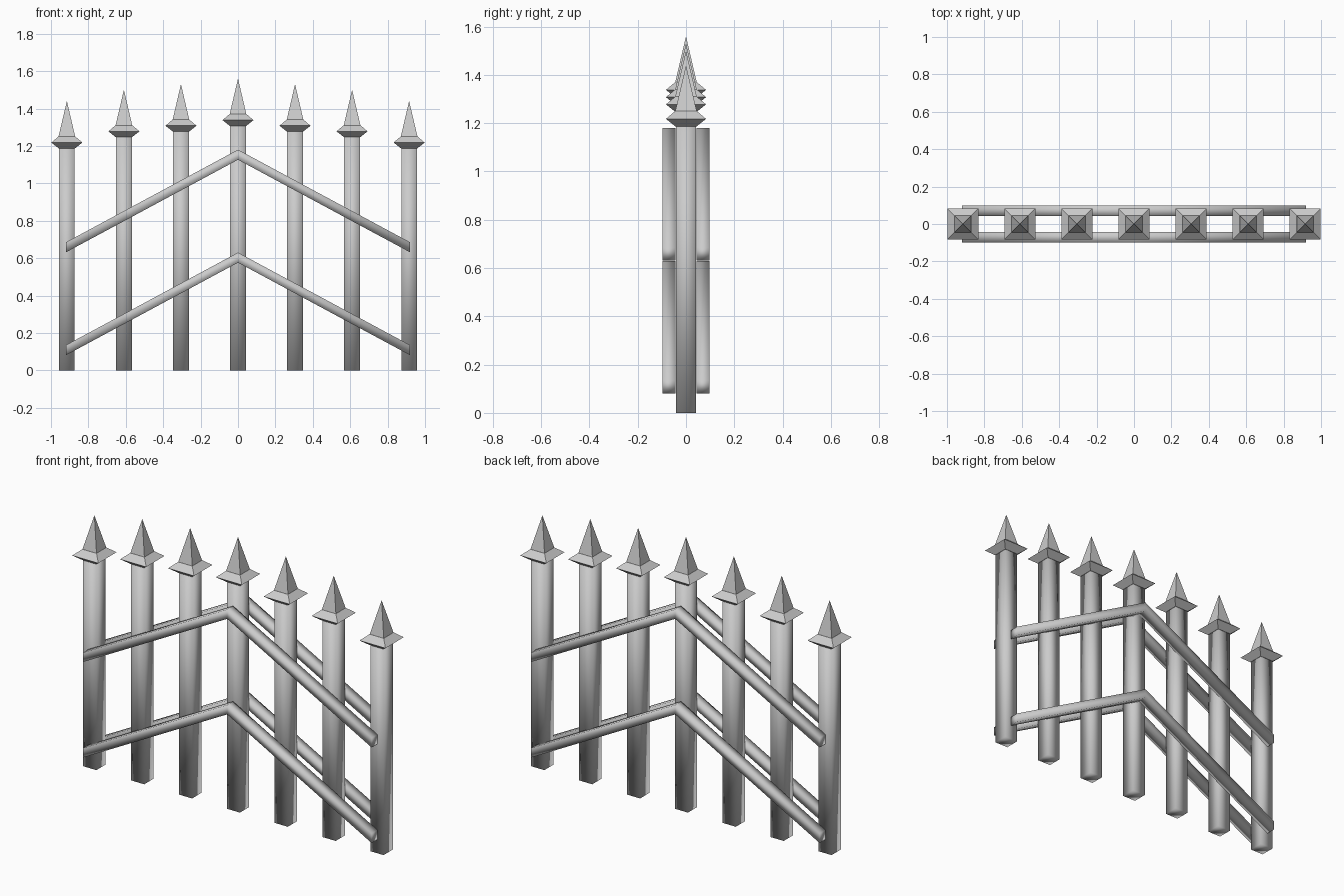
import bpy

if "Cube" in bpy.data.objects:
    bpy.data.objects.remove(bpy.data.objects["Cube"])

grey = bpy.data.materials.new("grey_metal")
grey.diffuse_color = (0.6, 0.6, 0.6, 1)
grey.use_nodes = True
grey.node_tree.nodes["Principled BSDF"].inputs["Base Color"].default_value = grey.diffuse_color


def make(name, verts, faces, smooth=False):
    mesh = bpy.data.meshes.new(name)
    mesh.from_pydata(verts, [], faces)
    mesh.materials.append(grey)
    for p in mesh.polygons:
        p.use_smooth = smooth
    obj = bpy.data.objects.new(name, mesh)
    bpy.context.collection.objects.link(obj)
    return obj


def loft(name, rings, smooth=False):
    """Skin a list of four-point rings and cap both ends."""
    verts = [v for ring in rings for v in ring]
    faces = [(3, 2, 1, 0)]
    for r in range(len(rings) - 1):
        a = 4 * r
        for i in range(4):
            j = (i + 1) % 4
            faces.append((a + i, a + j, a + 4 + j, a + 4 + i))
    n = len(verts)
    faces.append((n - 4, n - 3, n - 2, n - 1))
    return make(name, verts, faces, smooth)


def square(x, h, z):
    return [(x - h, -h, z), (x + h, -h, z), (x + h, h, z), (x - h, h, z)]


# Pickets: square post, flared collar and pyramid spike, rising to the middle
drops = [0.0, 0.03, 0.06, 0.12]
for i in range(-3, 4):
    x = i * 0.305
    top = 1.31 - drops[abs(i)]
    loft("post", [square(x, 0.042, 0), square(x, 0.042, top)], smooth=True)
    loft("collar", [square(x, 0.044, top - 0.003), square(x, 0.083, top + 0.028),
                    square(x, 0.045, top + 0.06)])
    base = square(x, 0.045, top + 0.058)
    make("spike", base + [(x, 0, top + 0.25)],
         [(3, 2, 1, 0)] + [(k, (k + 1) % 4, 4) for k in range(4)])

# Peaked rails: two heights on both faces of the fence, ends cut upright
for peak in (1.18, 0.63):
    for y0, y1 in ((-0.098, -0.044), (0.044, 0.098)):
        rings = []
        for x, z in ((-0.92, peak - 0.495), (0, peak), (0.92, peak - 0.495)):
            rings.append([(x, y0, z - 0.054), (x, y1, z - 0.054),
                          (x, y1, z), (x, y0, z)])
        loft("rail", rings, smooth=True)
